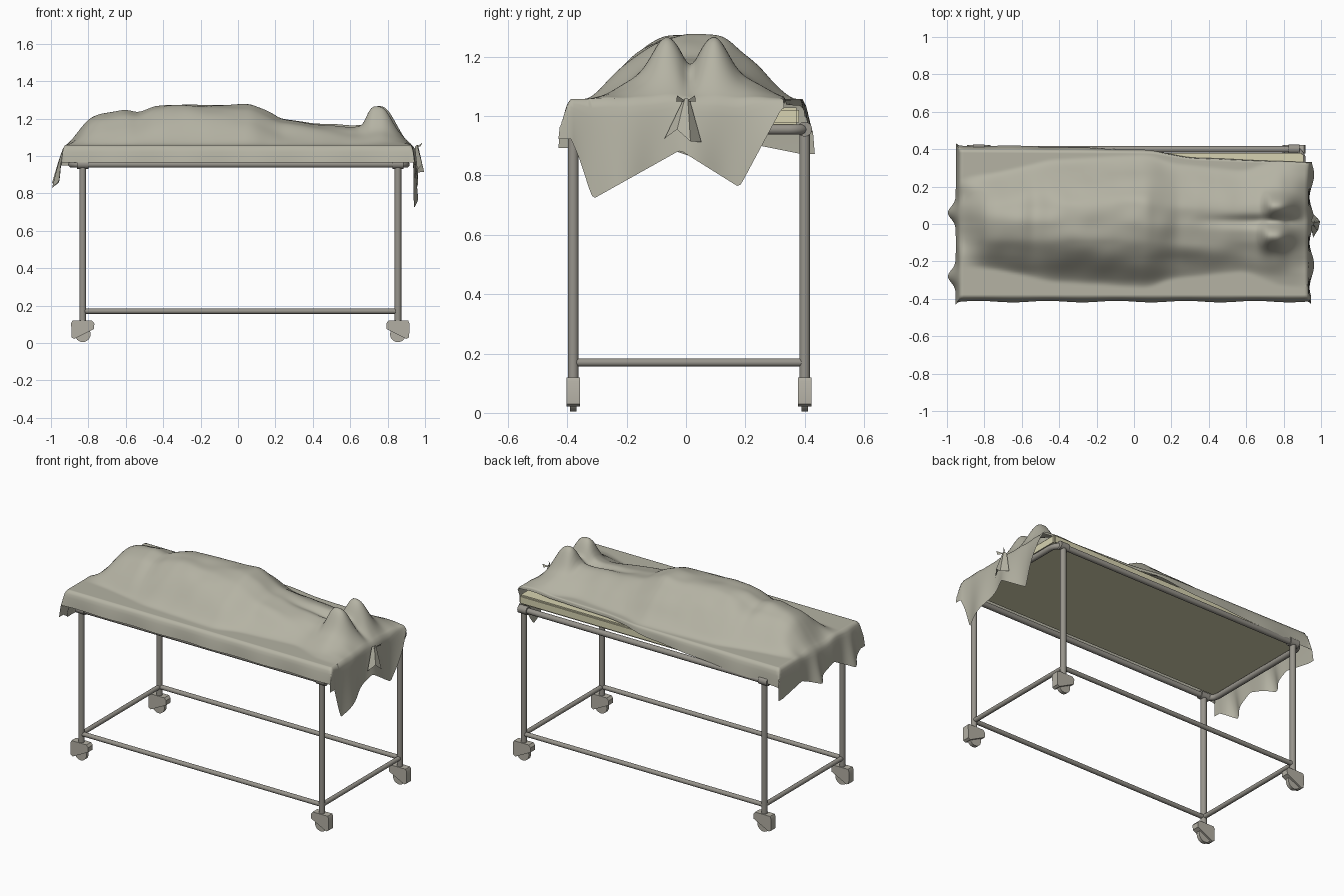
import bpy, bmesh, math
from mathutils import Vector, noise

if "Cube" in bpy.data.objects:
    bpy.data.objects.remove(bpy.data.objects["Cube"])


def mat(name, rgb):
    m = bpy.data.materials.new(name)
    m.diffuse_color = (*rgb, 1)
    m.use_nodes = True
    m.node_tree.nodes["Principled BSDF"].inputs["Base Color"].default_value = m.diffuse_color
    return m


CLOTH = mat("grey_cloth", (0.46, 0.45, 0.37))
METAL = mat("dull_metal", (0.31, 0.295, 0.26))
PAD = mat("cream_pad", (0.68, 0.65, 0.44))
CASTER = mat("caster_grey", (0.45, 0.43, 0.37))


def finish(name, bm, material, angle=40):
    bmesh.ops.recalc_face_normals(bm, faces=bm.faces)
    me = bpy.data.meshes.new(name)
    bm.to_mesh(me)
    bm.free()
    ob = bpy.data.objects.new(name, me)
    bpy.context.collection.objects.link(ob)
    me.materials.append(material)
    bpy.ops.object.select_all(action='DESELECT')
    ob.select_set(True)
    bpy.context.view_layer.objects.active = ob
    bpy.ops.object.shade_smooth_by_angle(angle=math.radians(angle))
    return ob


def rod(name, a, b, r, material=METAL, seg=16):
    a, b = Vector(a), Vector(b)
    d = b - a
    bm = bmesh.new()
    bmesh.ops.create_cone(bm, cap_ends=True, segments=seg, radius1=r, radius2=r, depth=d.length)
    rot = d.to_track_quat('Z', 'Y').to_matrix().to_4x4()
    bmesh.ops.transform(bm, matrix=rot, verts=bm.verts)
    bmesh.ops.translate(bm, vec=(a + b) / 2, verts=bm.verts)
    return finish(name, bm, material)


def lerp(pts, x):
    if x <= pts[0][0]:
        return pts[0][1]
    for (x0, y0), (x1, y1) in zip(pts, pts[1:]):
        if x <= x1:
            return y0 + (y1 - y0) * (x - x0) / (x1 - x0)
    return pts[-1][1]


def soft(pts, x, d=0.02):
    return sum(lerp(pts, x + k * d) for k in (-1, -0.5, 0, 0.5, 1)) / 5


# Legs, joints and casters
LX, LY = (-0.83, 0.855), (-0.38, 0.40)
for x in LX:
    s = 1 if x > 0 else -1
    for y in LY:
        tag = ("right" if s > 0 else "left") + ("_front" if y < 0 else "_back")
        rod("leg_" + tag, (x, y, 0.11), (x, y, 0.955), 0.018)
        rod("joint_" + tag, (x - 0.03, y, 0.956), (x + 0.03, y, 0.956), 0.025)
        rod("wheel_" + tag, (x, y - 0.011, 0.047), (x, y + 0.011, 0.047), 0.042, CASTER, 24)
        bm = bmesh.new()
        prof = [(-0.05, 0.12), (0.055, 0.12), (0.062, 0.105), (0.06, 0.03), (0.045, 0.022),
                (-0.03, 0.06), (-0.06, 0.075), (-0.062, 0.105)]
        f = bm.faces.new([bm.verts.new((x + s * px, y - 0.023, pz)) for px, pz in prof])
        ex = bmesh.ops.extrude_face_region(bm, geom=[f])
        bmesh.ops.translate(bm, vec=(0, 0.046, 0),
                            verts=[g for g in ex["geom"] if isinstance(g, bmesh.types.BMVert)])
        finish("caster_housing_" + tag, bm, CASTER, 30)

# Lower rails
for y in LY:
    rod("lower_rail_" + ("front" if y < 0 else "back"), (LX[0], y, 0.17), (LX[1], y, 0.17), 0.014)
for x in LX:
    rod("lower_rail_" + ("left" if x < 0 else "right"), (x, LY[0], 0.17), (x, LY[1], 0.17), 0.014)

# Upper tube frame with rounded corners
cu = bpy.data.curves.new("upper_frame", 'CURVE')
cu.dimensions = '3D'
cu.bevel_depth = 0.018
cu.bevel_resolution = 3
path = []
R = 0.055
for cx, cy, a0 in ((0.90 - R, 0.40 - R, 0), (-0.89 + R, 0.40 - R, 90),
                   (-0.89 + R, -0.38 + R, 180), (0.90 - R, -0.38 + R, 270)):
    for k in range(7):
        a = math.radians(a0 + 15 * k)
        path.append((cx + R * math.cos(a), cy + R * math.sin(a), 0.955, 1))
sp = cu.splines.new('POLY')
sp.points.add(len(path) - 1)
for p, c in zip(sp.points, path):
    p.co = c
sp.use_cyclic_u = True
cu.materials.append(METAL)
bpy.context.collection.objects.link(bpy.data.objects.new("upper_frame", cu))

# Mattress
bm = bmesh.new()
bmesh.ops.create_cube(bm, size=1)
bmesh.ops.scale(bm, vec=(1.80, 0.745, 0.058), verts=bm.verts)
bmesh.ops.translate(bm, vec=(0.005, 0.008, 1.0), verts=bm.verts)
bmesh.ops.bevel(bm, geom=bm.edges[:], offset=0.008, segments=2, affect='EDGES')
finish("mattress", bm, PAD, 30)

# Sheet: body shape under the cloth
TOP = [(-0.94, 1.035), (-0.9, 1.065), (-0.85, 1.13), (-0.8, 1.195), (-0.74, 1.225), (-0.6, 1.24),
       (-0.53, 1.228), (-0.45, 1.258), (-0.38, 1.27), (0.07, 1.276), (0.15, 1.24), (0.23, 1.20),
       (0.4, 1.183), (0.6, 1.163), (0.7, 1.165), (0.78, 1.165), (0.86, 1.12), (0.94, 1.045)]
WIDTH = [(-0.95, 0.24), (-0.75, 0.26), (-0.6, 0.29), (-0.45, 0.33), (0.08, 0.36), (0.2, 0.31),
         (0.6, 0.27), (0.75, 0.34), (0.95, 0.36)]
BACK_EDGE = [(-0.92, 0.392), (0.1, 0.385), (0.3, 0.35), (0.92, 0.325)]
BACK_DROP = [(-0.92, 0.11), (-0.6, 0.095), (0.0, 0.05), (0.15, 0.022), (0.92, 0.018)]
RIGHT_HEM = [(-0.40, 0.95), (-0.36, 0.86), (-0.315, 0.72), (-0.02, 0.885), (0.18, 0.76), (0.325, 1.03)]
LEFT_HEM = [(-0.40, 0.90), (-0.28, 0.825), (-0.12, 0.91), (0.06, 0.85), (0.2, 0.91), (0.40, 0.87)]
FEET = ((0.735, -0.068), (0.755, 0.098))
X0, Y0 = 0.925, -0.388


def height(x, y):
    base = 1.058
    d = min(1, abs(y - 0.015) / soft(WIDTH, x, 0.04))
    z = base + (soft(TOP, x) - base) * (1 - d ** 2.5) ** 1.7
    for fx, fy in FEET:
        sx = 0.10 if x > fx else 0.055
        z += 0.10 * math.exp(-abs((x - fx) / sx) ** 3 - ((y - fy) / 0.066) ** 2)
    # valley between the legs and soft wrinkles
    if x > 0.3:
        z -= 0.035 * min(1, (x - 0.3) / 0.4) * math.exp(-((y - 0.015) / 0.03) ** 2) * min(1, (X0 - x) / 0.1)
    wr = noise.noise((x * 3.2, y * 11, 0.3)) * 0.013 + noise.noise((x * 9, y * 9, 4)) * 0.005
    return z + wr * (1 - d ** 4)


def sheet_point(x, fx, y, fy):
    """x, y on the bed top; fx, fy are 0..1 along the hanging end and side."""
    z = height(x, y)
    right = x > 0
    dx = dy = 0.0
    px, py = x, y
    if fx:
        hem = soft(RIGHT_HEM if right else LEFT_HEM, y, 0.008)
        dx = (z - hem) * fx
        if right:
            px += 0.026 * math.sqrt(fx) + 0.012 * fx * math.sin(y * 26 + 1)
        else:
            tip = sum(math.exp(-((y - c) / 0.045) ** 2) for c in (0.06, -0.28))
            px -= 0.028 * math.sqrt(fx) + 0.042 * fx * tip
    if fy:
        drop = z - 0.965 if y < 0 else soft(BACK_DROP, x)
        dy = drop * abs(fy)
        out = 0.027 * math.sqrt(abs(fy)) + 0.004 * abs(fy) * math.sin(x * 17)
        py += -out if y < 0 else out * min(1, drop / 0.1)
    if fx and fy:
        py += (0.015 if y > 0 else -0.015) * fx * abs(fy) * (0 if right and y > 0 else 1)
    return px, py, z - max(dx, dy)


NX, NY, NE, NS = 130, 70, 10, 5
cols = [(-X0, 1 - i / NE) for i in range(NE)]
cols += [(-X0 + 2 * X0 * i / NX, 0) for i in range(NX + 1)]
cols += [(X0, (i + 1) / NE) for i in range(NE)]
rows = [(0, -(1 - j / NS)) for j in range(NS)]
rows += [(j / NY, 0) for j in range(NY + 1)]
rows += [(1, (j + 1) / NS) for j in range(NS)]
bm = bmesh.new()
grid = []
for x, fx in cols:
    yb = soft(BACK_EDGE, x, 0.04)
    grid.append([bm.verts.new(sheet_point(x, fx, Y0 + (yb - Y0) * t, fy)) for t, fy in rows])
for a, b in zip(grid, grid[1:]):
    for j in range(len(rows) - 1):
        bm.faces.new((a[j], b[j], b[j + 1], a[j + 1]))
finish("draped_sheet", bm, CLOTH, 75)

# Gathered fold of cloth at the foot end
bm = bmesh.new()
crest = [(0.945, -0.012, 1.05), (0.958, -0.004, 1.06), (0.962, 0.006, 1.06), (0.945, 0.014, 1.05)]
hem = [(0.958, -0.072, 0.925), (0.985, -0.03, 0.955), (0.995, 0.015, 0.915), (0.96, 0.052, 0.912)]
va, vb = [[bm.verts.new(p) for p in line] for line in (crest, hem)]
for k in range(3):
    bm.faces.new((va[k], vb[k], vb[k + 1], va[k + 1]))
for s in (-1, 1):
    bm.faces.new([bm.verts.new(p) for p in ((0.955, 0, 1.05), (0.985, s * 0.03, 1.07), (0.975, s * 0.033, 1.05))])
finish("sheet_fold", bm, CLOTH, 30)
